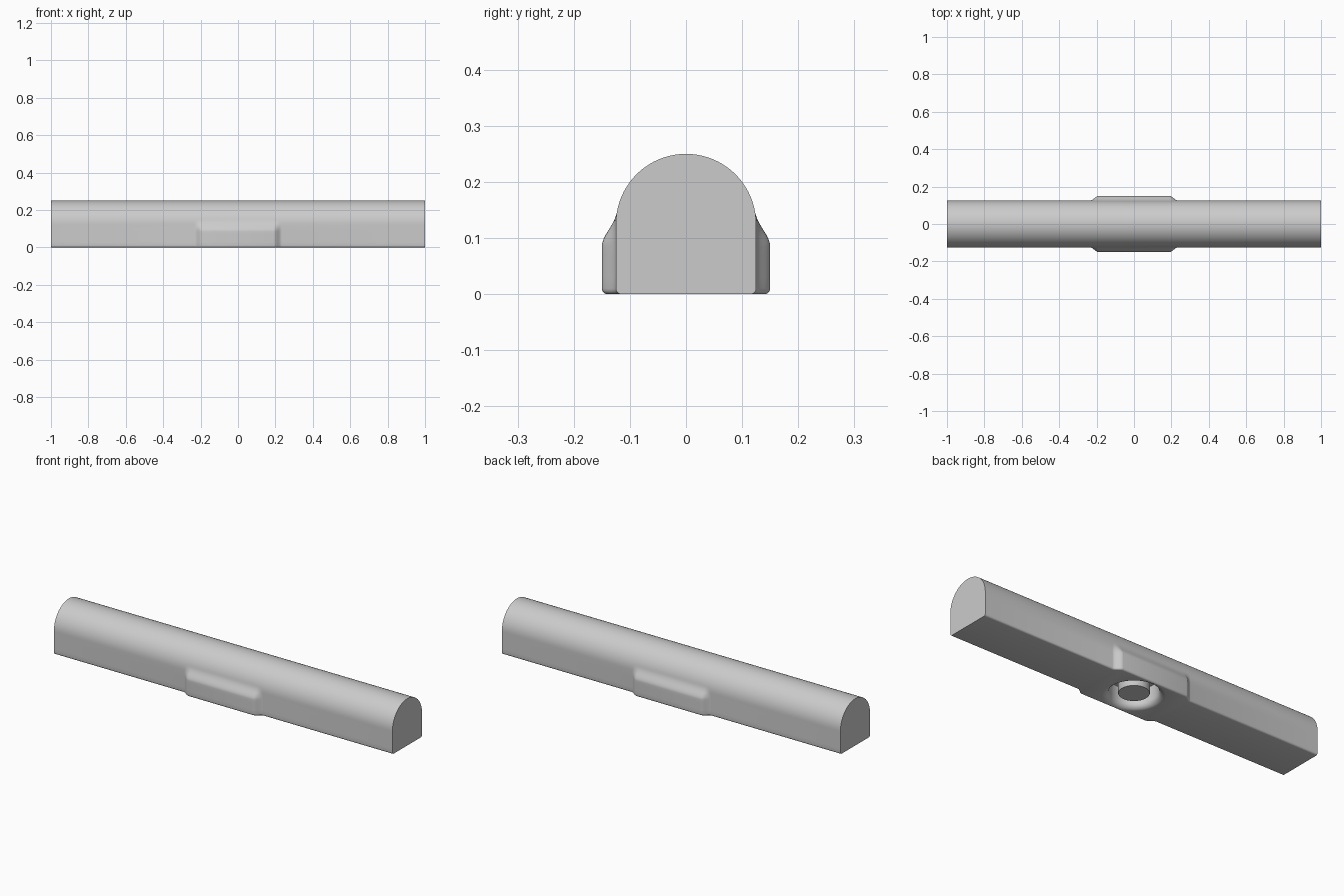
import bpy, bmesh
from math import sin, cos, pi, radians

if "Cube" in bpy.data.objects:
    bpy.data.objects.remove(bpy.data.objects["Cube"])

grey = bpy.data.materials.new("plain_grey")
grey.use_nodes = True
grey.diffuse_color = (0.6, 0.6, 0.6, 1)
grey.node_tree.nodes["Principled BSDF"].inputs["Base Color"].default_value = (0.6, 0.6, 0.6, 1)

R, FILLET, SWELL = 0.125, 0.01, 0.025


def finish(bm, name):
    bmesh.ops.recalc_face_normals(bm, faces=bm.faces)
    mesh = bpy.data.meshes.new(name)
    bm.to_mesh(mesh)
    bm.free()
    mesh.materials.append(grey)
    obj = bpy.data.objects.new(name, mesh)
    bpy.context.collection.objects.link(obj)
    return obj


def ease(t):
    t = min(max(t, 0), 1)
    return t * t * (3 - 2 * t)


def section(x):
    """Arched outline at station x, swollen at the sides near the middle."""
    half = [(R - FILLET + FILLET * sin(a), FILLET - FILLET * cos(a))
            for a in [i * pi / 8 for i in range(5)]]
    half += [(R, z / 100) for z in range(3, 9, 2)]
    half += [(R, 0.085 + i * 0.005) for i in range(8)]
    half += [(R * cos(a), R + R * sin(a)) for a in [i * pi / 40 for i in range(20)]]
    along = ease((0.235 - abs(x)) / 0.045)
    half = [(y + SWELL * along * ease((0.145 - z) / 0.06), z) for y, z in half]
    return half + [(0, 2 * R)] + [(-y, z) for y, z in reversed(half)]


# Bar lofted through stations, closer together at the ends of the side pads
ramp = [0.19 + i * 0.045 / 8 for i in range(9)]
stations = [-1] + [-x for x in reversed(ramp)] + ramp + [1]
bm = bmesh.new()
rings = [[bm.verts.new((x, y, z)) for y, z in section(x)] for x in stations]
for a, b in zip(rings, rings[1:]):
    for i in range(len(a)):
        j = (i + 1) % len(a)
        bm.faces.new((a[i], a[j], b[j], b[i]))
bm.faces.new(rings[0])
bm.faces.new(rings[-1])
bar = finish(bm, "arched_bar")

# Ring groove under the middle, leaving a round boss at its centre
lip = [(0.147 - 0.03 * sin(a), 0.03 - 0.03 * cos(a))
       for a in [i * pi / 16 for i in range(8, -1, -1)]]
outline = [(0, 0.012), (0.072, 0.012), (0.074, 0.015), (0.074, 0.1),
           (0.117, 0.1)] + lip + [(0.147, -0.02), (0, -0.02)]
bm = bmesh.new()
verts = [bm.verts.new((r, 0, z)) for r, z in outline]
edges = [bm.edges.new(pair) for pair in zip(verts, verts[1:])]
bmesh.ops.spin(bm, geom=verts + edges, cent=(0, 0, 0), axis=(0, 0, 1),
               angle=2 * pi, steps=64)
bmesh.ops.remove_doubles(bm, verts=bm.verts, dist=0.0001)
cutter = finish(bm, "groove_cutter")
cutter.hide_render = True

cut = bar.modifiers.new("groove", "BOOLEAN")
cut.operation = "DIFFERENCE"
cut.solver = "EXACT"
cut.object = cutter
bpy.ops.object.select_all(action="DESELECT")
bar.select_set(True)
bpy.context.view_layer.objects.active = bar
bpy.ops.object.modifier_apply(modifier=cut.name)
bpy.data.objects.remove(cutter)
bpy.ops.object.shade_smooth_by_angle(angle=radians(35))
